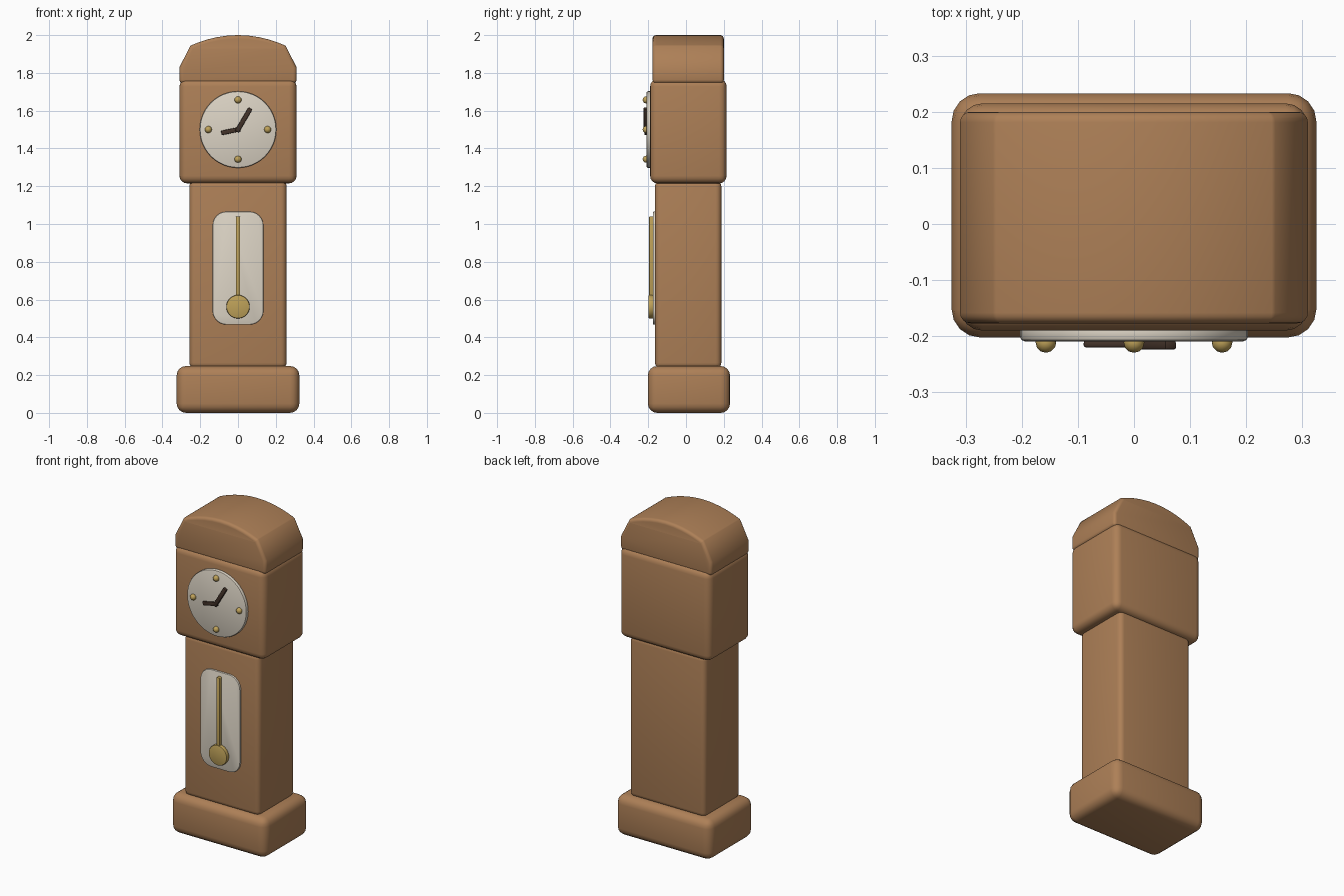
import bpy, bmesh
from math import sin, cos, pi, radians, atan2, hypot
from mathutils import Matrix, Vector

if "Cube" in bpy.data.objects:
    bpy.data.objects.remove(bpy.data.objects["Cube"])


def material(name, rgb):
    m = bpy.data.materials.new(name)
    m.diffuse_color = (*rgb, 1)
    m.use_nodes = True
    m.node_tree.nodes["Principled BSDF"].inputs["Base Color"].default_value = m.diffuse_color
    return m


WOOD = material("wood", (0.42, 0.215, 0.095))
CREAM = material("cream", (0.72, 0.66, 0.56))
BRASS = material("brass", (0.52, 0.36, 0.10))
DARK = material("dark_wood", (0.055, 0.032, 0.022))


def finish(name, bm, mat, bevel=0, segments=3):
    bmesh.ops.recalc_face_normals(bm, faces=bm.faces)
    mesh = bpy.data.meshes.new(name)
    bm.to_mesh(mesh)
    bm.free()
    mesh.materials.append(mat)
    ob = bpy.data.objects.new(name, mesh)
    bpy.context.collection.objects.link(ob)
    bpy.ops.object.select_all(action='DESELECT')
    bpy.context.view_layer.objects.active = ob
    ob.select_set(True)
    if bevel:
        mod = ob.modifiers.new("bevel", 'BEVEL')
        mod.width, mod.segments = bevel, segments
        mod.limit_method, mod.angle_limit = 'ANGLE', radians(40)
        bpy.ops.object.modifier_apply(modifier="bevel")
    bpy.ops.object.shade_smooth_by_angle(angle=radians(40))
    return ob


def box(name, x, y0, y1, z0, z1, mat, bevel):
    bm = bmesh.new()
    bmesh.ops.create_cube(bm, size=1, matrix=Matrix.Translation((0, (y0 + y1) / 2, (z0 + z1) / 2))
                          @ Matrix.Diagonal((2 * x, y1 - y0, z1 - z0, 1)))
    return finish(name, bm, mat, bevel, 4)


def slab(name, outline, y0, y1, mat, bevel, segments=2):
    """Extrude an x/z outline from y0 to y1."""
    bm = bmesh.new()
    face = bm.faces.new([bm.verts.new((x, y0, z)) for x, z in outline])
    out = bmesh.ops.extrude_face_region(bm, geom=[face])
    verts = [v for v in out["geom"] if isinstance(v, bmesh.types.BMVert)]
    bmesh.ops.translate(bm, verts=verts, vec=(0, y1 - y0, 0))
    return finish(name, bm, mat, bevel, segments)


def circle(r, cx, cz, n):
    return [(cx + r * cos(2 * pi * i / n), cz + r * sin(2 * pi * i / n)) for i in range(n)]


def rounded_rect(w, z0, z1, r, n=6):
    pts = []
    for k, (cx, cz) in enumerate([(w - r, z1 - r), (r - w, z1 - r), (r - w, z0 + r), (w - r, z0 + r)]):
        for i in range(n + 1):
            a = pi / 2 * (k + i / n)
            pts.append((cx + r * cos(a), cz + r * sin(a)))
    return pts


# Case: plinth, trunk and head
box("base", 0.325, -0.202, 0.233, 0.0, 0.248, WOOD, 0.05)
box("trunk", 0.257, -0.164, 0.187, 0.235, 1.23, WOOD, 0.03)
box("head", 0.31, -0.19, 0.215, 1.215, 1.768, WOOD, 0.04)

# Arched hood
arch = [(0.31, 1.745), (0.31, 1.83), (0.252, 1.944)]
arch += [(0.252 * cos(pi * i / 14), 1.944 + 0.056 * (1 - cos(pi * i / 14) ** 2)) for i in range(1, 14)]
arch += [(-x, z) for x, z in reversed(arch[:3])]
slab("hood", arch, -0.177, 0.2, WOOD, 0.028, 4)

# Dial with four studs
slab("dial", circle(0.203, 0, 1.5, 48), -0.209, -0.18, CREAM, 0.008)
for i, side in enumerate(("right", "top", "left", "bottom")):
    a = i * pi / 2
    bm = bmesh.new()
    bmesh.ops.create_uvsphere(bm, u_segments=12, v_segments=8, radius=0.0185, matrix=Matrix.Translation(
        (0.157 * cos(a), -0.211, 1.5 + 0.157 * sin(a))))
    finish("hour_stud_" + side, bm, BRASS)


# Hands running from the dial centre
def hand(name, tip, half, y0, y1):
    d = Vector(tip).normalized()
    n = Vector((-d.y, d.x)) * half
    t = Vector(tip)
    pts = [-d * half - n, t - n, t + n, -d * half + n]
    slab(name, [(p.x, 1.5 + p.y) for p in pts], y0, y1, DARK, 0.004)


hand("hour_hand", (-0.088, -0.018), 0.012, -0.220, -0.208)
hand("minute_hand", (0.066, 0.112), 0.012, -0.224, -0.208)

# Trunk window and pendulum
slab("window_panel", rounded_rect(0.135, 0.467, 1.066, 0.075), -0.175, -0.155, CREAM, 0.005)
slab("pendulum_rod", rounded_rect(0.011, 0.58, 1.04, 0.004, 2), -0.195, -0.173, BRASS, 0.003)
slab("pendulum_bob", circle(0.062, 0, 0.562, 32), -0.199, -0.173, BRASS, 0.005)
